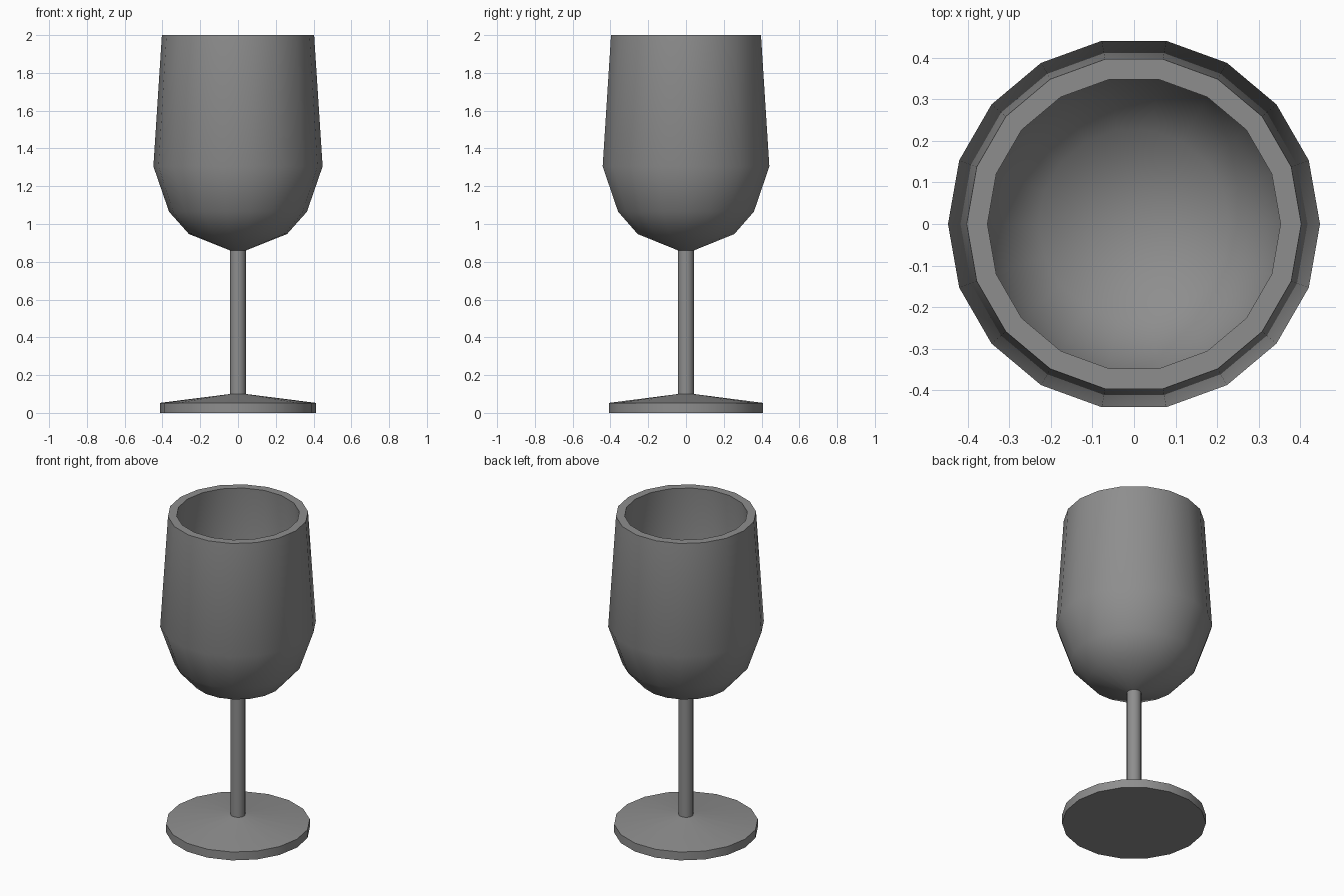
import bpy, bmesh, math

if "Cube" in bpy.data.objects:
    bpy.data.objects.remove(bpy.data.objects["Cube"])

SIDES = 18

glass_grey = bpy.data.materials.new("neutral grey")
glass_grey.diffuse_color = (0.27, 0.27, 0.27, 1)
glass_grey.use_nodes = True
glass_grey.node_tree.nodes["Principled BSDF"].inputs["Base Color"].default_value = glass_grey.diffuse_color


def lathe(name, profile):
    """Revolve (radius, height) points around z; radius 0 gives a closed tip."""
    bm = bmesh.new()
    rings = []
    for r, z in profile:
        if r == 0:
            rings.append([bm.verts.new((0, 0, z))] * SIDES)
        else:
            rings.append([bm.verts.new((r * math.cos(2 * math.pi * i / SIDES),
                                        r * math.sin(2 * math.pi * i / SIDES), z))
                          for i in range(SIDES)])
    for a, b in zip(rings, rings[1:]):
        for i in range(SIDES):
            j = (i + 1) % SIDES
            bm.faces.new(list(dict.fromkeys((a[i], a[j], b[j], b[i]))))
    bmesh.ops.recalc_face_normals(bm, faces=bm.faces)
    mesh = bpy.data.meshes.new(name)
    bm.to_mesh(mesh)
    bm.free()
    mesh.materials.append(glass_grey)
    ob = bpy.data.objects.new(name, mesh)
    bpy.context.collection.objects.link(ob)
    bpy.ops.object.select_all(action='DESELECT')
    ob.select_set(True)
    bpy.context.view_layer.objects.active = ob
    bpy.ops.object.shade_smooth_by_angle(angle=math.radians(32))
    return ob


# Foot and stem in one turned piece
lathe("foot_and_stem", [(0, 0), (0.413, 0), (0.413, 0.053), (0.042, 0.1),
                        (0.042, 0.87), (0, 0.87)])

# Bowl: outside wall, flat rim, inside wall
lathe("bowl", [(0, 0.86), (0.042, 0.86), (0.26, 0.947), (0.365, 1.065),
               (0.448, 1.305), (0.403, 2.0),
               (0.353, 2.0), (0.397, 1.31), (0.322, 1.095), (0.23, 0.99), (0, 0.915)])
